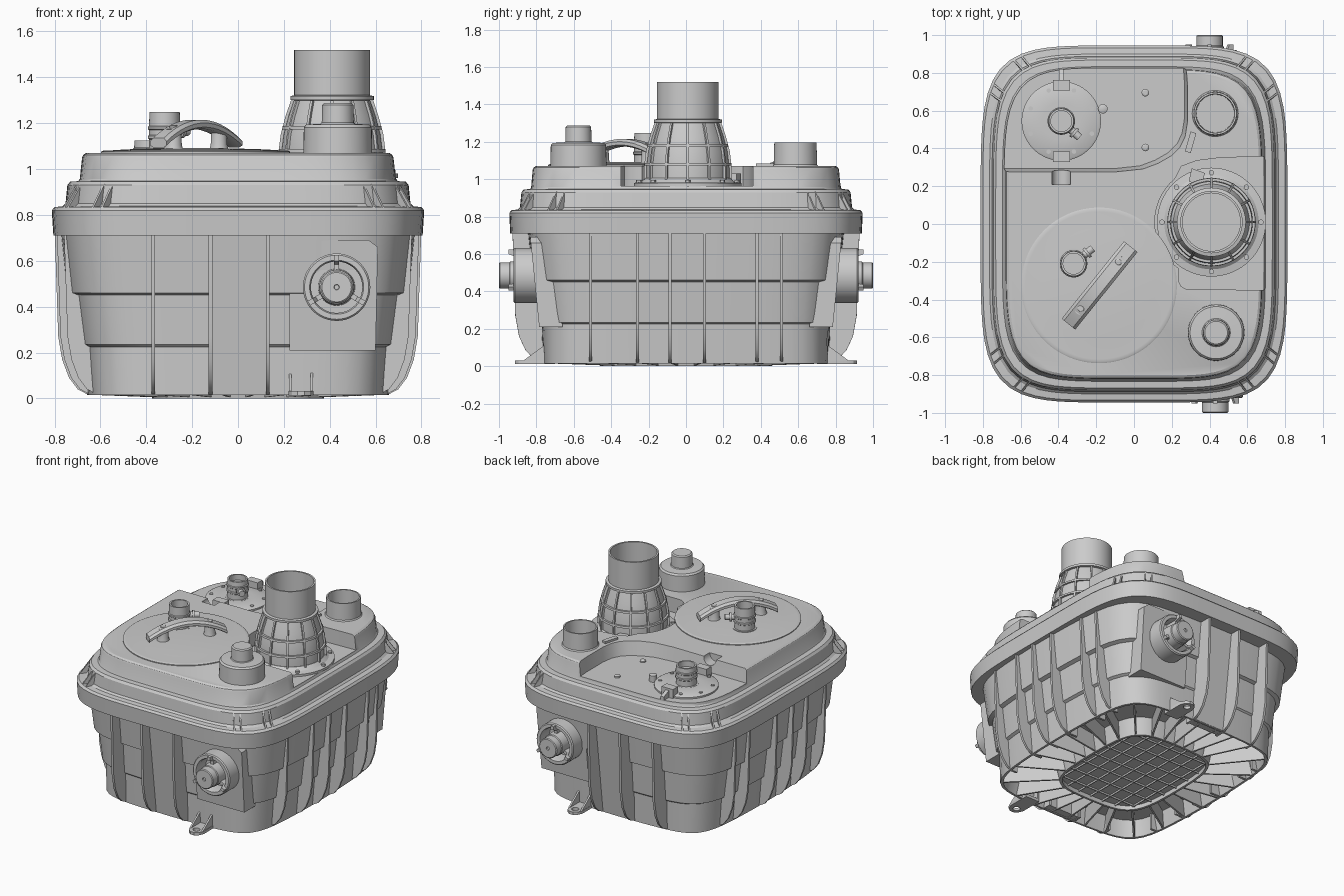
import bpy, bmesh
from math import sin, cos, pi, radians
from mathutils import Vector, Matrix

if "Cube" in bpy.data.objects:
    bpy.data.objects.remove(bpy.data.objects["Cube"])


def shade(ob, angle=30):
    bpy.ops.object.select_all(action='DESELECT')
    ob.select_set(True)
    bpy.context.view_layer.objects.active = ob
    bpy.ops.object.shade_smooth_by_angle(angle=radians(angle))


def finish(name, bm):
    bmesh.ops.remove_doubles(bm, verts=bm.verts, dist=1e-5)
    bmesh.ops.recalc_face_normals(bm, faces=bm.faces)
    me = bpy.data.meshes.new(name)
    bm.to_mesh(me)
    bm.free()
    ob = bpy.data.objects.new(name, me)
    bpy.context.collection.objects.link(ob)
    shade(ob)
    return ob


def skin(name, rings):
    """Bridge equal-length closed rings and cap both ends."""
    bm = bmesh.new()
    rows = [[bm.verts.new(p) for p in r] for r in rings]
    n = len(rows[0])
    for a, b in zip(rows, rows[1:]):
        for i in range(n):
            bm.faces.new((a[i], a[(i + 1) % n], b[(i + 1) % n], b[i]))
    bm.faces.new(rows[0][::-1])
    bm.faces.new(rows[-1])
    return finish(name, bm)


def lathe(name, prof, loc, axis=(0, 0, 1), n=48):
    m = Matrix.Translation(loc) @ Vector(axis).to_track_quat('Z', 'Y').to_matrix().to_4x4()
    return skin(name, [[m @ Vector((r * cos(2 * pi * i / n), r * sin(2 * pi * i / n), h))
                        for i in range(n)] for r, h in prof])


def prism(name, pts, z0, z1):
    return skin(name, [[(x, y, z) for x, y in pts] for z in (z0, z1)])


def plates(name, items):
    """Thin slabs, each from a flat outline and a thickness."""
    bm = bmesh.new()
    for pts, t in items:
        p = [Vector(q) for q in pts]
        nrm = (p[1] - p[0]).cross(p[2] - p[0]).normalized() * t / 2
        a = [bm.verts.new(q + nrm) for q in p]
        b = [bm.verts.new(q - nrm) for q in p]
        bm.faces.new(a)
        bm.faces.new(b[::-1])
        for i in range(len(p)):
            j = (i + 1) % len(p)
            bm.faces.new((a[i], b[i], b[j], a[j]))
    return finish(name, bm)


def sup(a, b, z, n, t, kx=0, ky=0):
    """Point on a rounded rectangle in direction t, sides bulged by kx, ky."""
    c, s = cos(t), sin(t)
    k = (abs(c) ** n + abs(s) ** n) ** (-1 / n)
    u, v = k * c, k * s
    return Vector((a * u * (1 + kx * (1 - v * v)), b * v * (1 + ky * (1 - u * u)), z))


def loft(name, rows, steps=96, kx=0, ky=0):
    return skin(name, [[sup(*r, 2 * pi * i / steps, kx, ky) for i in range(steps)] for r in rows])


def reach(a, b, n, v):
    """Half extent a of the rounded outline at position v along b."""
    return a * max(0, 1 - abs(v / b) ** n) ** (1 / n)


def cut(ob, cutter):
    cutter.hide_render = True
    bpy.context.view_layer.objects.active = ob
    m = ob.modifiers.new('cut', 'BOOLEAN')
    m.object, m.operation, m.solver = cutter, 'DIFFERENCE', 'EXACT'
    bpy.ops.object.modifier_apply(modifier=m.name)
    bpy.data.objects.remove(cutter)
    shade(ob)


# Stepped, bulging tank with hollow underside
KX, KY = .07, .045
loft('tank_body', [(.725, .81, .72, 7), (.70, .785, .46, 7), (.675, .765, .45, 7), (.65, .75, .235, 7),
                   (.632, .74, .225, 7), (.615, .733, .015, 8), (.60, .72, .015, 8), (.58, .70, .13, 8),
                   (.37, .46, .12, 5), (.35, .44, 0, 5), (.335, .425, 0, 5), (.335, .425, .03, 5)], 96, KX, KY)

# Outer wall fins
fins = []
side = [(.80, .72), (.785, .27), (.768, .17), (.738, .09), (.70, .04), (.655, .016)]
for y in (-.51, -.26, -.085, .1, .38, .51):
    d = -.16 * y * y
    for s in (1, -1):
        fins.append(([(s * (u + d), y, z) for u, z in side] + [(s * .57, y, .016), (s * .57, y, .72)], .016))
end = [(.93, .72), (.915, .27), (.895, .16), (.86, .085), (.815, .038), (.765, .016)]
for x in (-.37, -.12, .13):
    d = -.14 * x * x
    for s in (1, -1):
        fins.append(([(x, s * (u + d), z) for u, z in end] + [(x, s * .69, .016), (x, s * .69, .72)], .016))
plates('wall_fins', fins)
for s, name in ((-1, 'front'), (1, 'back')):
    skin(name + '_smooth_panel', [[(x, s * .70, .02), (x, s * .768, .02), (x, s * .855, .715), (x, s * .70, .715)]
                                  for x in (-.12, .13)])

# Underside radial ribs and centre grid
ribs = []
for i in range(28):
    t = 2 * pi * (i + .5) / 28
    a, b = sup(.345, .435, 0, 5, t, KX, KY), sup(.605, .724, 0, 8, t, KX, KY)
    ribs.append(([(a.x, a.y, .005), (b.x, b.y, .016), (b.x, b.y, .14), (a.x, a.y, .14)], .012))
for i in range(-3, 4):
    v = i * .1
    w = reach(.44, .345, 5, v)
    ribs.append(([(v, -w, .018), (v, w, .018), (v, w, .035), (v, -w, .035)], .006))
    v = i * .12
    w = reach(.36, .435, 5, v)
    ribs.append(([(-w, v, .018), (w, v, .018), (w, v, .035), (-w, v, .035)], .006))
plates('underside_ribs', ribs)

# Lid rim and second tier
loft('lid_rim', [(.70, .80, .71, 5), (.805, .94, .71, 5), (.812, .945, .82, 5), (.80, .933, .834, 5),
                 (.765, .9, .838, 5), (.752, .888, .85, 5), (.744, .88, .93, 5), (.732, .868, .945, 5),
                 (.66, .80, .95, 5)])
gussets = []
for q in range(4):
    for k in (38, 40.5, 49.5, 52):
        t = radians(k) + q * pi / 2
        o, m, i = sup(.80, .933, .832, 5, t), sup(.738, .876, .935, 5, t), sup(.72, .85, .832, 5, t)
        gussets.append(([o, m, i], .01))
plates('rim_corner_gussets', gussets)

# Top plateau with recesses at back left and around the main pipe
top = loft('lid_top', [(.705, .84, .935, 5), (.69, .828, .957, 5), (.68, .82, 1.05, 5), (.675, .815, 1.062, 5),
                       (.663, .803, 1.07, 5)])
edge = [(-.1, .285), (.04, .3), (.12, .33), (.19, .37), (.235, .415), (.262, .47), (.275, .55), (.275, .74)]
cut(top, skin('recess_cutter', [[(x + o, y - o, z) for x, y in [(-1.1, .285)] + edge + [(.25, 1.1), (-1.1, 1.1)]]
                                for z, o in ((.975, -.008), (1.09, .012))]))
arc = [(.41 + .3 * cos(radians(k)), .01 + .3 * sin(radians(k))) for k in range(130, 236, 7)]
cut(top, prism('pipe_cutter', [(1, .37), (.45, .35), (.33, .335), (.25, .305)] + arc +
               [(.235, -.3), (.25, -.33), (.28, -.347), (1, -.35)], .965, 1.3))
cut(top, lathe('notch_cutter', [(.05, 0), (.05, .12)], (-.385, .21, 1.07), (0, 1, 0), 24))

# Round access cover
lathe('access_cover', [(.412, -.03), (.412, .01), (.404, .014), (.39, .014), (.3, .02), (.1, .026)],
      (-.185, -.325, 1.066), n=96)

# Arched carrying handle on two posts
d = Vector((.165, .205, 0))
c = Vector((-.182, -.325, 0))
w = Vector((.205, -.165, 0)).normalized()
sect = [(-.046, -.012), (-.03, -.02), (.03, -.02), (.046, -.012), (.046, .006), (.03, .02), (-.03, .02), (-.046, .006)]
skin('handle', [[c + d * s + w * u + Vector((0, 0, 1.195 - .08 * s * s + v)) for u, v in sect]
                for s in [k / 8 - 1 for k in range(17)]])
for s in (-.6, .6):
    p = c + d * s
    lathe('handle_post', [(.045, 0), (.036, .03), (.034, .1)], (p.x, p.y, 1.075), n=24)
    lathe('handle_screw', [(.018, 0), (.018, .022), (.012, .026)], (p.x, p.y, 1.166), n=16)


# Vent spouts with clamp rings and side nipple
def vent(x, y, z, h, ax):
    lathe('vent_spout', [(.08, 0), (.08, .012), (.068, .012), (.068, .05), (.073, .054), (.073, .064), (.068, .068),
                         (.068, .09), (.073, .094), (.073, .104), (.068, .108), (.066, h), (.055, h), (.055, .1)],
          (x, y, z))
    a = Vector(ax).normalized() * .055
    lathe('vent_nipple', [(.02, 0), (.02, .03), (.03, .03), (.03, .045), (.02, .045), (.02, .075)],
          (x + a.x, y + a.y, z + .085), ax, 20)


vent(-.32, -.21, 1.08, .168, (1, .8, 0))
vent(-.385, .545, .985, .14, (1, -.9, 0))

# Back-left inspection plate with clips and screws
px, py = -.385, .545
lathe('inspection_plate', [(.21, 0), (.21, .016), (.2, .022), (.1, .026)], (px, py, .97), n=64)
for k in range(8):
    t = radians(22.5 + 45 * k)
    lathe('plate_screw', [(.012, 0), (.012, .014)], (px + .175 * cos(t), py + .175 * sin(t), .985), n=12)
for s in (1, -1):
    y = py + s * .19
    prism('plate_clip', [(px - .045, y - .028), (px + .045, y - .028), (px + .045, y + .028), (px - .045, y + .028)],
          .97, 1.04)
lathe('plate_post', [(.025, 0), (.025, .05), (.015, .055)], (-.165, .61, .97), n=20)
plates('recess_rib', [([(px, .75, .97), (px, .82, .97), (px, .82, 1.0), (px, .75, 1.03)], .025)])
for y in (.405, .695):
    lathe('recess_screw', [(.02, 0), (.02, .015), (.012, .02)], (.06, y, .97), n=16)
prism('slotted_bar', [(.27, .385), (.3, .375), (.33, .48), (.3, .49)], 1.06, 1.085)

# Main vertical pipe: flange, ribbed bell and open neck
P = Vector((.41, .01, 0))
lathe('main_pipe_flange', [(.288, 0), (.288, .018), (.25, .024), (.225, .045)], (P.x, P.y, .962), n=64)
bell = [(.222, .97), (.222, 1.06), (.211, 1.15), (.19, 1.23), (.166, 1.3)]
lathe('main_pipe', bell + [(.182, 1.302), (.182, 1.318), (.165, 1.322), (.165, 1.52), (.153, 1.52), (.153, 1.0)],
      P, n=64)
for r, z in ((.222, 1.08), (.205, 1.18)):
    lathe('pipe_ring', [(r - .02, z - .007), (r + .012, z - .007), (r + .01, z + .007), (r - .02, z + .007)], P, n=64)
pr = []
for k in range(12):
    u = Vector((cos(k * pi / 6), sin(k * pi / 6), 0))
    pr.append(([P + u * (r + .013) + Vector((0, 0, z)) for r, z in bell] +
               [P + u * .16 + Vector((0, 0, 1.3)), P + u * .16 + Vector((0, 0, .97))], .012))
plates('main_pipe_ribs', pr)
for k in range(8):
    t = radians(45 * k)
    lathe('flange_bolt', [(.014, 0), (.014, .02)], P + Vector((.262 * cos(t), .262 * sin(t), .975)), n=12)
prism('flange_stop', [(.29, .225), (.36, .2), (.375, .27), (.305, .295)], .965, 1.03)

# Capped dome at front right and open socket at back right
lathe('front_cap', [(.15, 0), (.148, .12), (.138, .132), (.075, .135), (.07, .14), (.068, .218), (.06, .225)],
      (.435, -.575, 1.062))
lathe('back_socket', [(.125, 0), (.116, .012), (.113, .13), (.103, .13), (.1, .01)], (.43, .585, 1.066))

# Horizontal inlets, wall pads and floor brackets, front and back
for s, x, name in ((-1, .43, 'front'), (1, .40, 'back')):
    ar = [(.40 + .175 * cos(radians(k)), .515 + .175 * sin(radians(k))) for k in range(180, 89, -10)]
    pad = [(.225, .21)] + ar + [(.57, .69), (.61, .66), (.60, .21)]
    skin(name + '_inlet_pad', [[(u, s * (y + .1 * (z - .21)), z) for u, z in pad] for y in (.66, .778, .785)])
    lathe(name + '_inlet', [(.147, 0), (.147, .215), (.14, .222), (.118, .222), (.112, .21), (.112, .12), (.08, .12),
                            (.075, .24), (.07, .245), (.07, .295), (.064, .3), (.012, .3), (.01, .292)],
          (x, s * .7, .485), (0, s, 0))
    sp = []
    for k in (90, 210, 330):
        u, e = Vector((cos(radians(k)), 0, sin(radians(k)))), Vector((x, s * .8, .485))
        f = Vector((0, s, 0))
        sp.append(([e + u * .06, e + u * .14, e + u * .14 + f * .15, e + u * .115 + f * .15, e + u * .1 + f * .11,
                    e + u * .06 + f * .11], .022))
    plates(name + '_inlet_spokes', sp)
    tab = [(.22, .70), (.22, .86), (.235, .895), (.26, .913), (.29, .913), (.315, .895), (.33, .86), (.33, .70)]
    foot = prism(name + '_floor_bracket', [(u, s * y) for u, y in tab], .012, .032)
    cut(foot, lathe('hole_cutter', [(.024, -.1), (.024, .1)], (.275, s * .865, 0), n=24))
    plates(name + '_bracket_cheeks', [([(u, s * .70, .03), (u, s * .87, .03), (u, s * .76, .11), (u, s * .70, .11)],
                                       .012) for u in (.228, .322)])
